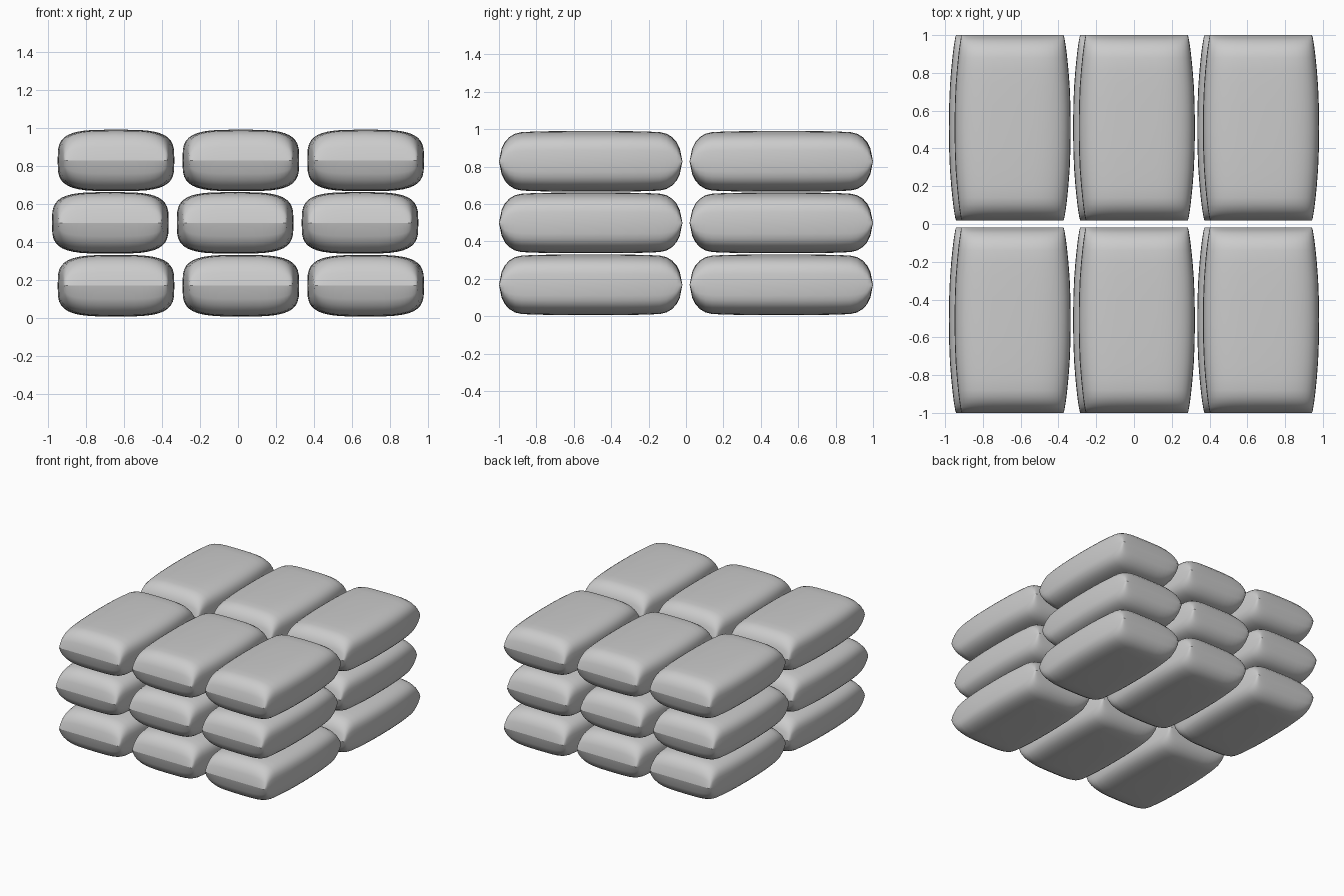
import bpy, bmesh
from math import cos, sin, pi, copysign

if "Cube" in bpy.data.objects:
    bpy.data.objects.remove(bpy.data.objects["Cube"])

# Lengthwise profile of one bag: (distance from middle, half width, half height)
HALF = [(0.0, 0.3075, 0.162), (0.12, 0.306, 0.162), (0.22, 0.302, 0.161),
        (0.31, 0.295, 0.159), (0.37, 0.289, 0.156), (0.405, 0.285, 0.148),
        (0.435, 0.281, 0.130), (0.459, 0.277, 0.104), (0.476, 0.274, 0.070),
        (0.4905, 0.270, 0.0)]
STATIONS = [(-y, w, h) for y, w, h in reversed(HALF[1:])] + HALF
SIDES = 40
POWER = 2 / 3.6


def spow(v):
    return copysign(abs(v) ** POWER, v) if abs(v) > 1e-9 else 0.0


def bag_mesh():
    # Pillow-shaped loft whose ends pinch into flat horizontal ridges
    bm = bmesh.new()
    rings = []
    for y, w, h in STATIONS:
        rings.append([bm.verts.new((w * spow(cos(2 * pi * i / SIDES)), y,
                                    h * spow(sin(2 * pi * i / SIDES))))
                      for i in range(SIDES)])
    for a, b in zip(rings, rings[1:]):
        for i in range(SIDES):
            j = (i + 1) % SIDES
            bm.faces.new((a[i], a[j], b[j], b[i]))
    bmesh.ops.remove_doubles(bm, verts=bm.verts, dist=1e-5)
    bmesh.ops.recalc_face_normals(bm, faces=bm.faces)
    for f in bm.faces:
        f.smooth = True
    # Sharp ridge at the two pinched ends, seam along the left side
    for e in bm.edges:
        p, q = (v.co for v in e.verts)
        flat = abs(p.z) < 1e-5 and abs(q.z) < 1e-5
        at_end = abs(p.y) > 0.49 and abs(q.y) > 0.49
        on_left = p.x < -0.26 and q.x < -0.26
        if flat and (at_end or on_left):
            e.smooth = False
    mesh = bpy.data.meshes.new("sandbag")
    bm.to_mesh(mesh)
    bm.free()
    return mesh


# Three layers of 3 x 2 bags, middle layer shifted sideways
mesh = bag_mesh()
for layer, z in enumerate((0.168, 0.499, 0.828)):
    shift = -0.015 if layer == 1 else 0.015
    for col in (-1, 0, 1):
        for y in (-0.5095, 0.5095):
            bag = bpy.data.objects.new("sandbag", mesh)
            bag.location = (shift + 0.6575 * col, y, z)
            bpy.context.collection.objects.link(bag)
